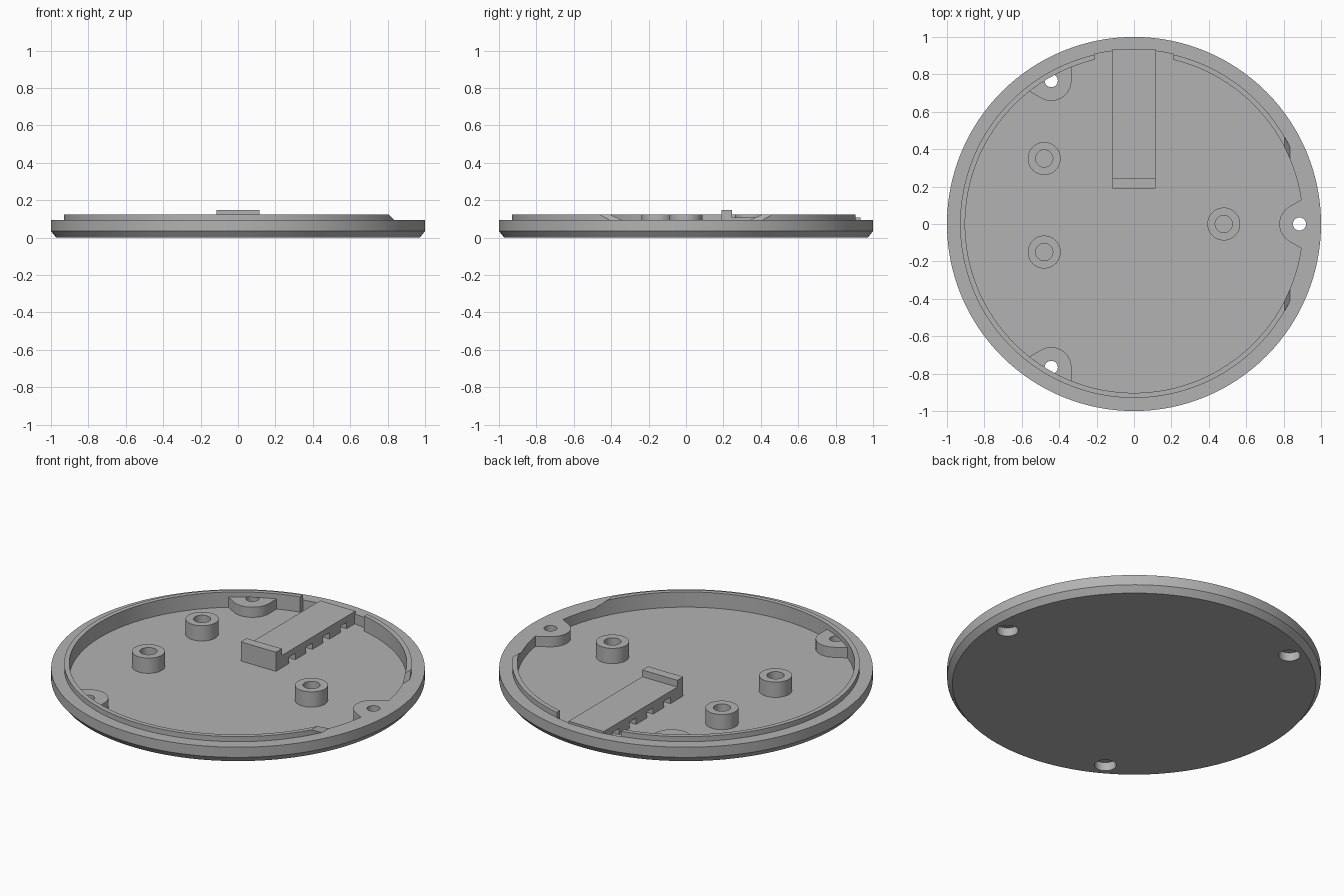
import bpy, bmesh
from math import sin, cos, radians, pi, asin
from mathutils import Matrix

if "Cube" in bpy.data.objects:
    bpy.data.objects.remove(bpy.data.objects["Cube"], do_unlink=True)

grey = bpy.data.materials.new("plain_grey")
grey.use_nodes = True
GREY = (0.45, 0.45, 0.45, 1)
grey.diffuse_color = GREY
grey.node_tree.nodes["Principled BSDF"].inputs["Base Color"].default_value = GREY

FLOOR, RIM, LIP_TOP = 0.035, 0.095, 0.125
INNER, LIP_OUT, HOLE_R = 0.903, 0.93, 0.885
HIGH = 0.3


def finish(name, bm):
    bmesh.ops.recalc_face_normals(bm, faces=bm.faces)
    mesh = bpy.data.meshes.new(name)
    bm.to_mesh(mesh)
    bm.free()
    mesh.materials.append(grey)
    obj = bpy.data.objects.new(name, mesh)
    bpy.context.collection.objects.link(obj)
    return obj


def lathe(name, profile, at=(0, 0), steps=128):
    """Spin a closed (radius, z) profile; points at radius 0 become poles."""
    bm = bmesh.new()
    rings = []
    for r, z in profile:
        if r == 0:
            rings.append([bm.verts.new((at[0], at[1], z))] * steps)
        else:
            rings.append([bm.verts.new((at[0] + r * cos(2 * pi * i / steps),
                                        at[1] + r * sin(2 * pi * i / steps), z))
                          for i in range(steps)])
    for a, b in zip(rings, rings[1:] + rings[:1]):
        for i in range(steps):
            j = (i + 1) % steps
            corners = list(dict.fromkeys((a[i], a[j], b[j], b[i])))
            if len(corners) > 2:
                bm.faces.new(corners)
    return finish(name, bm)


def prism(name, points, direction, turn=0):
    """Extrude a polygon of 3D points, then turn it about the z axis."""
    bm = bmesh.new()
    face = bm.faces.new([bm.verts.new(p) for p in points])
    ext = bmesh.ops.extrude_face_region(bm, geom=[face], use_keep_orig=True)
    moved = [v for v in ext["geom"] if isinstance(v, bmesh.types.BMVert)]
    bmesh.ops.translate(bm, verts=moved, vec=direction)
    bm.transform(Matrix.Rotation(radians(turn), 4, 'Z'))
    return finish(name, bm)


def combine(target, tool, operation):
    tool.hide_render = True
    mod = target.modifiers.new("combine", 'BOOLEAN')
    mod.operation, mod.solver, mod.object = operation, 'EXACT', tool
    bpy.context.view_layer.objects.active = target
    bpy.ops.object.modifier_apply(modifier=mod.name)
    bpy.data.objects.remove(tool, do_unlink=True)


def boss_shape(name, z0, z1, turn):
    """Rounded nose around a screw hole with sides flaring into the wall."""
    r = 0.108
    pts = [(HOLE_R + r * cos(radians(a)), r * sin(radians(a)), z0)
           for a in range(120, 241, 6)]
    x, y, _ = pts[-1]
    reach = 0.13
    dx, dy = reach * cos(pi / 6), reach * sin(pi / 6)
    pts += [(x + dx, y - dy, z0), (x + dx, -y + dy, z0)]
    return prism(name, pts, (0, 0, z1 - z0), turn)


def pocket():
    """Recess in the wall on both sides of the bracket."""
    half, r = 0.21, 0.932
    limit = asin(half / r)
    pts = [(r * sin(limit * i / 8), r * cos(limit * i / 8), FLOOR) for i in range(-8, 9)]
    pts += [(half, 0.8, FLOOR), (-half, 0.8, FLOOR)]
    return prism("pocket_cutter", pts, (0, 0, HIGH))


# Round tray with a chamfered underside
tray = lathe("tray", [(0, 0), (0.972, 0), (1, FLOOR), (1, RIM),
                      (INNER, RIM), (INNER, FLOOR), (0, FLOOR)])
combine(tray, pocket(), 'DIFFERENCE')

# Screw bosses with counterbored holes
for turn in (0, 120, 240):
    combine(tray, boss_shape("screw_boss", FLOOR - 0.01, RIM, turn), 'UNION')
    at = (HOLE_R * cos(radians(turn)), HOLE_R * sin(radians(turn)))
    drill = lathe("drill", [(0, -0.1), (0.058, -0.1), (0.058, 0.05),
                            (0.035, 0.05), (0.035, HIGH), (0, HIGH)], at, 40)
    combine(tray, drill, 'DIFFERENCE')

# Raised lip, broken by ramped gaps, one boss and the bracket opening
lip = lathe("lip", [(INNER, RIM), (LIP_OUT, RIM), (LIP_OUT, LIP_TOP), (INNER, LIP_TOP)])
for turn in (0, 240):
    ramp = [(0.855, -0.6, 0.075), (0.775, -0.6, 0.155), (1.1, -0.6, 0.155), (1.1, -0.6, 0.075)]
    combine(lip, prism("ramp_cutter", ramp, (0, 1.2, 0), turn), 'DIFFERENCE')
combine(lip, boss_shape("boss_cutter", 0.05, HIGH, 120), 'DIFFERENCE')
combine(lip, pocket(), 'DIFFERENCE')

# Hollow standoff posts
posts = [lathe("standoff_post", [(0.088, FLOOR), (0.088, LIP_TOP), (0.046, LIP_TOP),
                                 (0.046, FLOOR)], at, 48)
         for at in ((0.48, 0), (-0.48, 0.35), (-0.48, -0.15))]

# Bracket: side outline with an end stop and notches below
HALF, DECK, NOTCH_TOP = 0.115, 0.108, 0.072
outline = [(0.19, FLOOR), (0.19, 0.148), (0.245, 0.148), (0.245, DECK), (0.932, DECK), (0.932, FLOOR)]
for i in reversed(range(4)):
    y = 0.31 + 0.16 * i
    outline += [(y + 0.06, FLOOR), (y + 0.06, NOTCH_TOP), (y, NOTCH_TOP), (y, FLOOR)]
prism("bracket", [(-HALF, y, z) for y, z in outline], (2 * HALF, 0, 0))

# Smooth the round parts and keep their edges crisp
bpy.ops.object.select_all(action='DESELECT')
for obj in [tray, lip] + posts:
    obj.select_set(True)
bpy.context.view_layer.objects.active = tray
bpy.ops.object.shade_smooth_by_angle(angle=radians(25))
